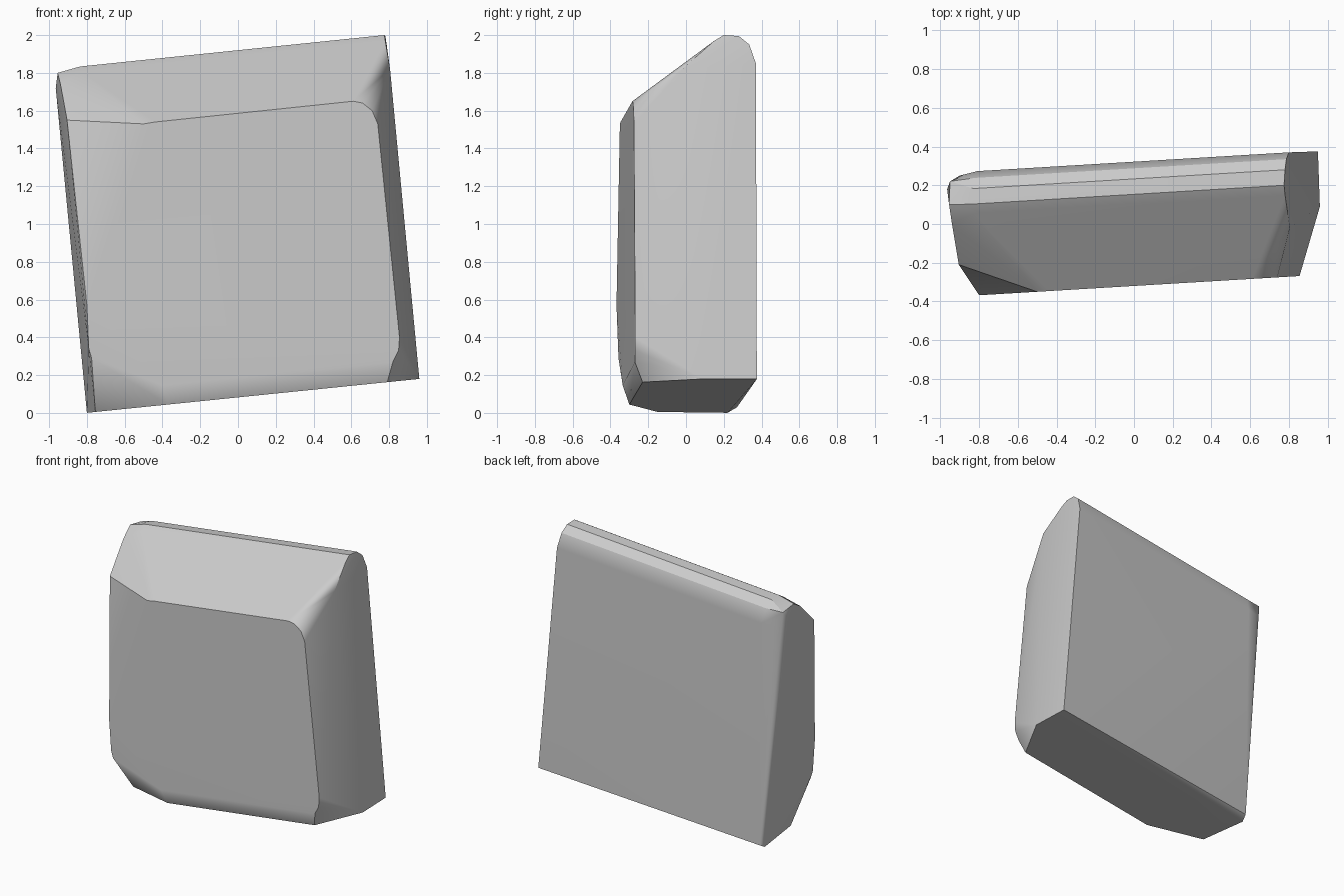
import bpy
import bmesh
import math
from mathutils import Vector

default_cube = bpy.data.objects.get("Cube")
if default_cube:
    bpy.data.objects.remove(default_cube, do_unlink=True)


def make_material(name, colour):
    material = bpy.data.materials.new(name)
    material.use_nodes = True
    material.diffuse_color = colour
    shader = material.node_tree.nodes["Principled BSDF"]
    shader.inputs["Base Color"].default_value = colour
    shader.inputs["Roughness"].default_value = 0.9
    return material


# The block leans sideways and is turned a little, so both its
# front plane and its underside are tilted
def on_front(x, z, inset=0.0):
    return Vector((x, -0.32 + 0.06 * x + inset, z))


def on_underside(x, y):
    return Vector((x, y, 0.18 + 0.102 * (x - 0.96)))


points = []

# Broad front face with its rounded right corners
front_outline = [
    (-0.5, 1.53), (-0.44, 1.54), (0.61, 1.65), (0.66, 1.64), (0.71, 1.6),
    (0.74, 1.53), (0.855, 0.4), (0.85, 0.33), (0.82, 0.27), (-0.8, 0.57),
]
points += [on_front(x, z) for x, z in front_outline]

# Softened lower front and the top of the chipped corner
lower_front = [(0.79, 0.25), (-0.4, 0.145), (-0.775, 0.29), (-0.79, 0.34)]
points += [on_front(x, z, inset=0.009) for x, z in lower_front]

# Flat underside
underside_outline = [
    (0.95, 0.375), (0.96, 0.09), (0.79, -0.23), (-0.37, -0.3),
    (-0.755, -0.15), (-0.8, 0.22),
]
points += [on_underside(x, y) for x, y in underside_outline]
points.append(Vector((-0.785, 0.27, 0.03)))

# Rounded top ridge: one profile slid along the slope of the block
ridge_profile = [
    (0.80, 0.37, 1.85), (0.787, 0.335, 1.95), (0.78, 0.28, 1.995),
    (0.775, 0.2, 2.0), (0.78, 0.15, 1.97),
]
slope = Vector((-1.61, -0.097, -0.166))
for corner in ridge_profile:
    right_end = Vector(corner)
    points += [right_end, right_end + slope]

# Upper right shoulder, then the rounded upper left end
points.append(Vector((0.805, -0.02, 1.82)))
points += [Vector(p) for p in (
    (-0.9, 0.25, 1.68), (-0.95, 0.22, 1.78), (-0.955, 0.1, 1.8),
    (-0.965, 0.18, 1.72), (-0.94, 0.0, 1.74), (-0.905, -0.21, 1.55),
)]

# Wrap the facets around the corner points and merge the flat ones
mesh = bpy.data.meshes.new("stone_block")
bm = bmesh.new()
for point in points:
    bm.verts.new(point)
hull = bmesh.ops.convex_hull(bm, input=list(bm.verts))
unused = {item for key in ("geom_interior", "geom_unused") for item in hull[key]
          if isinstance(item, bmesh.types.BMVert)}
bmesh.ops.delete(bm, geom=list(unused), context='VERTS')
bmesh.ops.dissolve_limit(bm, angle_limit=math.radians(2),
                         verts=list(bm.verts), edges=list(bm.edges))
bmesh.ops.recalc_face_normals(bm, faces=list(bm.faces))
bm.to_mesh(mesh)
bm.free()

stone = bpy.data.objects.new("stone_block", mesh)
bpy.context.collection.objects.link(stone)
mesh.materials.append(make_material("stone grey", (0.6, 0.6, 0.6, 1.0)))

# Soft facets with crisp main edges
bpy.ops.object.select_all(action='DESELECT')
stone.select_set(True)
bpy.context.view_layer.objects.active = stone
bpy.ops.object.shade_smooth_by_angle(angle=math.radians(30))
weighted = stone.modifiers.new("even_shading", 'WEIGHTED_NORMAL')
weighted.keep_sharp = True
